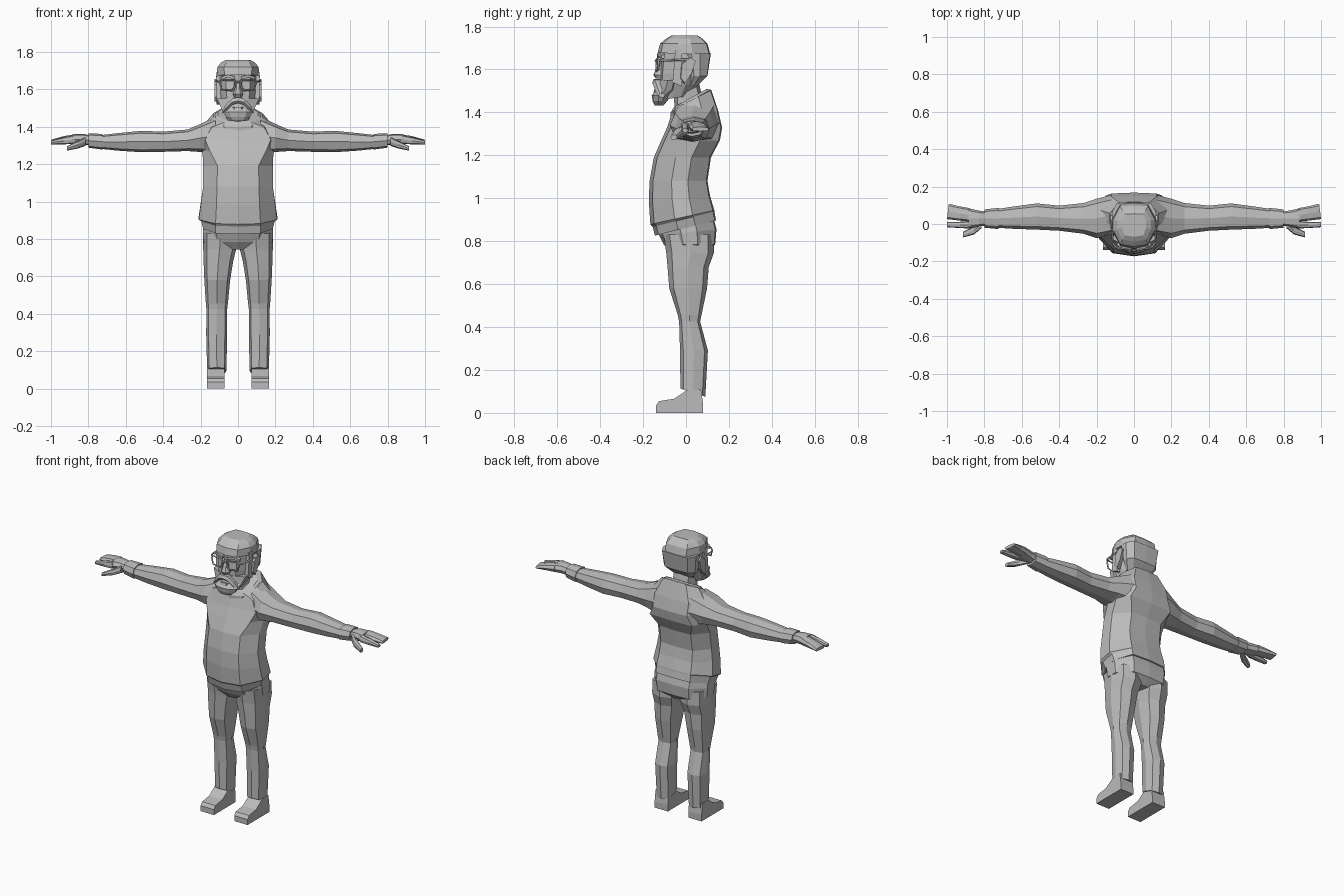
import bpy, bmesh, math
from mathutils import Vector

grey = bpy.data.materials.new("plain grey")
grey.diffuse_color = (0.5, 0.5, 0.5, 1)


def loft(name, rings, mirror=False):
    """Skin equal-sized closed rings and cap both ends."""
    bm = bmesh.new()
    vs = [[bm.verts.new(p) for p in r] for r in rings]
    n = len(rings[0])
    for a, b in zip(vs, vs[1:]):
        for i in range(n):
            j = (i + 1) % n
            bm.faces.new((a[i], a[j], b[j], b[i]))
    bm.faces.new(vs[0])
    bm.faces.new(vs[-1])
    bmesh.ops.recalc_face_normals(bm, faces=bm.faces[:])
    me = bpy.data.meshes.new(name)
    bm.to_mesh(me)
    bm.free()
    ob = bpy.data.objects.new(name, me)
    bpy.context.collection.objects.link(ob)
    me.materials.append(grey)
    if mirror:
        m = ob.modifiers.new("mirror", 'MIRROR')
        m.use_clip = False
        m.use_mirror_merge = False
    return ob


def body(z, w, fw, yf, yb, tilt=0.0, bw=None):
    """Horizontal ten-sided ring, symmetric in x; tilt raises z with y."""
    bw = fw if bw is None else bw
    d = yb - yf
    half = [(fw, yf + .06 * d), (w, yf + .38 * d), (w, yf + .66 * d), (bw, yb - .02 * d)]
    pts = [(0, yf)] + half + [(0, yb)] + [(-x, y) for x, y in reversed(half)]
    return [(x, y, z + tilt * y) for x, y in pts]


UNIT = [(0, -1), (.78, -.76), (1, 0), (.78, .76), (0, 1), (-.78, .76), (-1, 0), (-.78, -.76)]


def oct_z(z, x0, x1, y0, y1, tilt=0.0):
    """Eight-sided ring lying flat (legs, neck)."""
    out = []
    for u, v in UNIT:
        y = (y0 + y1) / 2 + v * (y1 - y0) / 2
        out.append(((x0 + x1) / 2 + u * (x1 - x0) / 2, y, z + tilt * y))
    return out


def oct_x(x, y0, y1, z0, z1, slant=0.0):
    """Eight-sided ring across x (arms, hands)."""
    return [(x + slant * v, (y0 + y1) / 2 + v * (y1 - y0) / 2,
             (z0 + z1) / 2 + u * (z1 - z0) / 2) for u, v in UNIT]


# sweater body with narrower ribbed hem
loft("sweater_body", [
    body(.862, .186, .12, -.145, .140, .25),
    body(.905, .196, .12, -.155, .132, .25),
    body(.915, .210, .12, -.166, .132, .22),
    body(1.00, .198, .115, -.173, .112, .1),
    body(1.08, .186, .112, -.170, .100),
    body(1.19, .186, .110, -.150, .116),
    body(1.27, .190, .150, -.115, .158),
    body(1.33, .200, .175, -.088, .168, 0, .12),
    body(1.40, .190, .140, -.066, .150, .05, .12),
    body(1.445, .130, .080, -.060, .118, .5, .08)])

# sweater collar
loft("sweater_collar", [
    body(1.412, .120, .07, -.072, .118, .62),
    body(1.440, .125, .075, -.072, .115, .58),
    body(1.456, .108, .06, -.055, .095, .55)])

# sleeves
loft("sleeve", [
    oct_x(.12, -.06, .155, 1.25, 1.455),
    oct_x(.20, -.075, .135, 1.265, 1.415),
    oct_x(.27, -.052, .112, 1.270, 1.385),
    oct_x(.40, -.036, .098, 1.266, 1.374),
    oct_x(.52, -.030, .110, 1.264, 1.378),
    oct_x(.64, -.026, .094, 1.272, 1.366),
    oct_x(.735, -.020, .080, 1.282, 1.355)], True)

# cuffs
loft("cuff", [
    oct_x(.725, -.027, .086, 1.278, 1.362),
    oct_x(.800, -.020, .078, 1.288, 1.364)], True)

# hands: palm, grouped fingers, index finger, thumb
loft("palm", [
    oct_x(.79, -.008, .066, 1.300, 1.354),
    oct_x(.83, -.014, .072, 1.304, 1.362),
    oct_x(.885, -.024, .084, 1.306, 1.360)], True)
loft("fingers", [
    oct_x(.875, .012, .084, 1.308, 1.359),
    oct_x(.93, .018, .094, 1.310, 1.350),
    oct_x(.995, .026, .108, 1.312, 1.332, -.005)], True)
loft("index_finger", [
    oct_x(.875, -.024, .016, 1.308, 1.356),
    oct_x(.93, -.022, .012, 1.306, 1.344),
    oct_x(1.0, -.017, .010, 1.306, 1.326)], True)
loft("thumb", [
    oct_x(.815, -.022, .020, 1.298, 1.345),
    oct_x(.855, -.056, -.012, 1.284, 1.325),
    oct_x(.915, -.072, -.042, 1.272, 1.296)], True)

# trousers: seat and legs
loft("trouser_seat", [
    body(.745, .120, .06, -.070, .095),
    body(.785, .185, .11, -.104, .136),
    body(.840, .188, .115, -.125, .142, .1),
    body(.900, .182, .115, -.132, .125, .2)])
loft("trouser_leg", [
    oct_z(.83, .004, .186, -.105, .130),
    oct_z(.745, .010, .186, -.092, .130),
    oct_z(.68, .026, .184, -.086, .106),
    oct_z(.58, .042, .180, -.078, .098),
    oct_z(.455, .054, .172, -.038, .072),
    oct_z(.425, .058, .169, -.032, .066),
    oct_z(.29, .058, .170, -.028, .102),
    oct_z(.105, .062, .165, -.026, .090, -.33)], True)

# shoes
shoe = [(-.140, 0), (-.140, .035), (-.125, .055), (-.055, .066),
        (.01, .11), (.07, .11), (.08, .04), (.08, 0)]
loft("shoe", [[(x, y, z) for y, z in shoe] for x in (.072, .166)], True)

# neck and head
loft("neck", [
    oct_z(1.40, -.08, .08, -.05, .085, .2),
    oct_z(1.46, -.068, .068, -.055, .075, .2),
    oct_z(1.54, -.066, .066, -.06, .06)])
loft("head", [
    body(1.475, .068, .04, -.110, .02, .15),
    body(1.53, .094, .055, -.122, .06),
    body(1.58, .104, .062, -.122, .09),
    body(1.64, .106, .065, -.117, .10),
    body(1.69, .104, .065, -.122, .10)])

# hair: top and back
loft("hair_top", [
    body(1.672, .116, .072, -.132, .114, -.04),
    body(1.720, .110, .075, -.121, .100),
    body(1.742, .092, .062, -.095, .078),
    body(1.758, .064, .050, -.068, .055)])
loft("hair_back", [
    body(1.520, .076, .05, .00, .050),
    body(1.570, .110, .08, .00, .100),
    body(1.675, .117, .09, -.03, .116)])

# beard, moustache, mouth
loft("beard", [
    body(1.432, .040, .025, -.146, -.105),
    body(1.452, .064, .038, -.155, -.088),
    body(1.478, .078, .045, -.160, -.070),
    body(1.505, .092, .040, -.138, -.030),
    body(1.550, .112, .045, -.124, -.020)])
arch = [(0, 1.556, .030), (.03, 1.552, .034), (.062, 1.522, .036), (.084, 1.486, .016)]
loft("moustache", [[(x, -.150 + 4 * x * x, z), (x, -.158 + 4 * x * x, z - t * .6),
                    (x, -.146 + 4 * x * x, z - t), (x, -.10, z - t), (x, -.10, z)]
                   for x, z, t in arch], True)
loft("lower_lip", [body(1.492, .026, .018, -.152, -.11),
                   body(1.506, .030, .020, -.148, -.11)])

# sideburns, ears, nose, brows
loft("sideburn", [[(x, -.062, 1.54), (x, -.018, 1.52), (x, -.018, 1.69), (x, -.050, 1.69)]
                  for x in (.085, .115)], True)
loft("ear", [[(x, -.028 + o, 1.560), (x, -.008 + o, 1.535), (x, .022 + o, 1.580),
              (x, .042 + o, 1.640), (x, .018 + o, 1.656), (x, -.022 + o, 1.625)]
             for x, o in ((.095, -.004), (.126, .004))], True)
loft("nose", [body(1.557, .020, .012, -.140, -.10),
              body(1.574, .028, .014, -.152, -.10),
              body(1.600, .018, .009, -.142, -.10),
              body(1.645, .014, .008, -.125, -.10)])
loft("eyebrow", [[(x, -.136 + d, z), (x, -.136 + d, z + .014), (x, -.10, z + .016), (x, -.10, z)]
                 for x, z, d in ((.016, 1.654, 0), (.055, 1.664, .004), (.092, 1.652, .022))], True)


# glasses: rims, temples and bridge as thin square wire
def wire(name, pts, closed):
    cu = bpy.data.curves.new(name, 'CURVE')
    cu.dimensions = '3D'
    cu.bevel_depth = .0055
    cu.bevel_resolution = 0
    cu.use_fill_caps = True
    sp = cu.splines.new('POLY')
    sp.points.add(len(pts) - 1)
    for p, c in zip(sp.points, pts):
        p.co = (*c, 1)
    sp.use_cyclic_u = closed
    cu.materials.append(grey)
    ob = bpy.data.objects.new(name, cu)
    bpy.context.collection.objects.link(ob)


for side, s in (("right", 1), ("left", -1)):
    rim = [(.016, 1.648), (.088, 1.650), (.096, 1.632), (.086, 1.598), (.032, 1.594), (.016, 1.615)]
    wire("glasses_rim_" + side, [(s * x, -.138 + 1.2 * x * x, z) for x, z in rim], True)
    wire("glasses_temple_" + side,
         [(s * .094, -.126, 1.642), (s * .112, -.105, 1.643), (s * .120, .01, 1.645)], False)
wire("glasses_bridge", [(-.016, -.138, 1.636), (0, -.142, 1.640), (.016, -.138, 1.636)], False)
